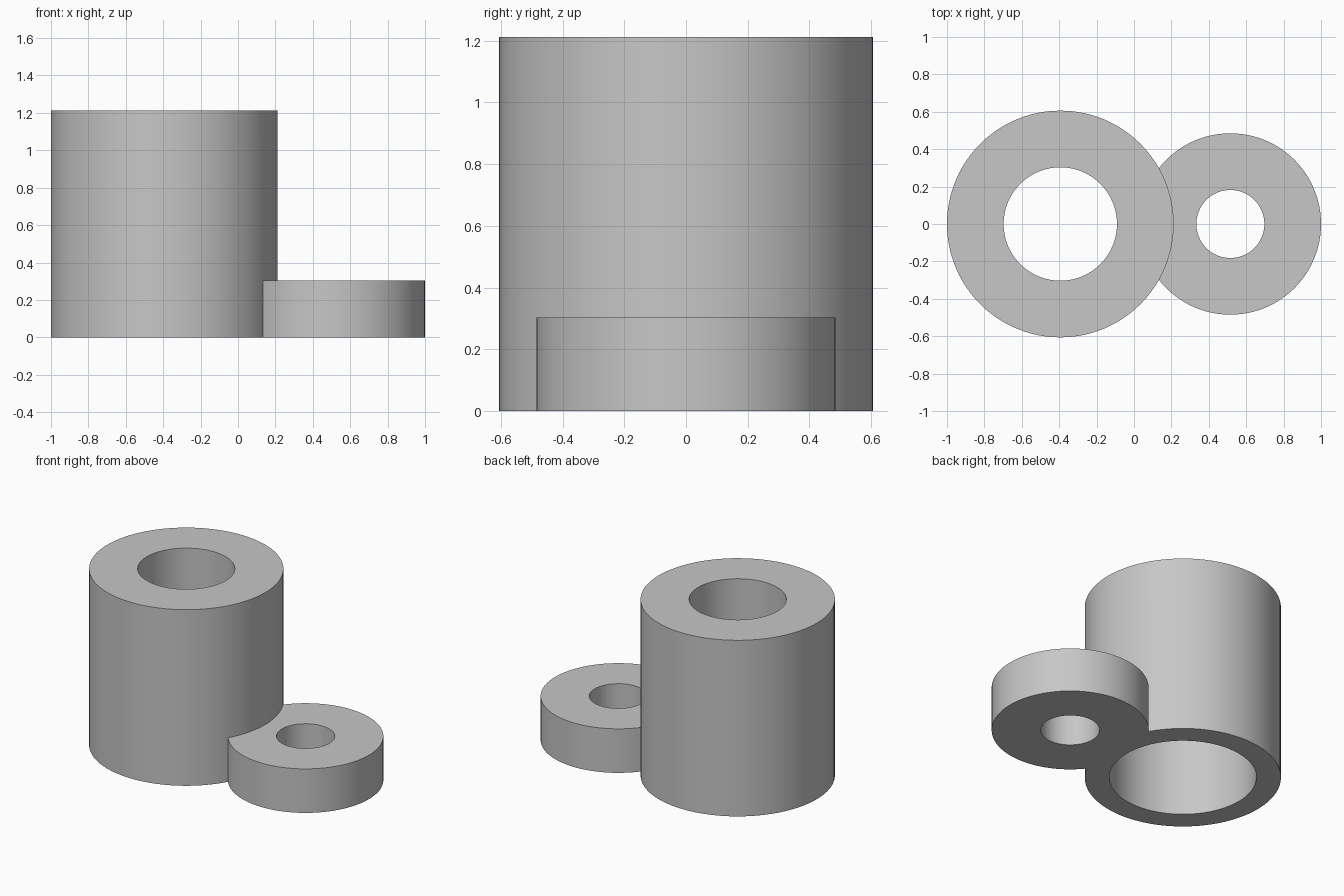
import bpy
import math

if "Cube" in bpy.data.objects:
    bpy.data.objects.remove(bpy.data.objects["Cube"], do_unlink=True)

U = 2 / 66            # one design unit; the part is 66 units long
BARREL_X = -13 * U    # axis of the tall barrel
LUG_X = 17 * U        # axis of the low lug

grey = bpy.data.materials.new("plain grey")
grey.use_nodes = True
colour = (0.57, 0.57, 0.57, 1)
grey.diffuse_color = colour
grey.node_tree.nodes["Principled BSDF"].inputs["Base Color"].default_value = colour


def cylinder(name, x, radius, bottom, top):
    """Upright cylinder, sizes in design units."""
    bpy.ops.mesh.primitive_cylinder_add(
        vertices=96, radius=radius * U, depth=(top - bottom) * U,
        location=(x, 0, (top + bottom) / 2 * U))
    obj = bpy.context.object
    obj.name = name
    obj.data.materials.append(grey)
    return obj


def combine(target, tool, operation):
    """Apply a boolean and discard the tool."""
    bpy.ops.object.select_all(action="DESELECT")
    bpy.context.view_layer.objects.active = target
    target.select_set(True)
    mod = target.modifiers.new(operation.lower(), "BOOLEAN")
    mod.operation = operation
    mod.solver = "EXACT"
    mod.object = tool
    bpy.ops.object.modifier_apply(modifier=mod.name)
    bpy.data.objects.remove(tool, do_unlink=True)


# Tall barrel fused with the low side lug
bracket = cylinder("barrel_with_lug", BARREL_X, 20, 0, 40)
combine(bracket, cylinder("lug", LUG_X, 16, 0, 10), "UNION")

# Wide counterbore from below, narrower bore through the top, lug hole
for name, x, radius, bottom, top in (
        ("counterbore", BARREL_X, 15, -2, 25),
        ("barrel_bore", BARREL_X, 10, 20, 42),
        ("lug_hole", LUG_X, 6, -2, 12)):
    combine(bracket, cylinder(name, x, radius, bottom, top), "DIFFERENCE")

# Smooth walls with crisp rims
bpy.ops.object.select_all(action="DESELECT")
bracket.select_set(True)
bpy.context.view_layer.objects.active = bracket
bpy.ops.object.shade_smooth_by_angle(angle=math.radians(30))
